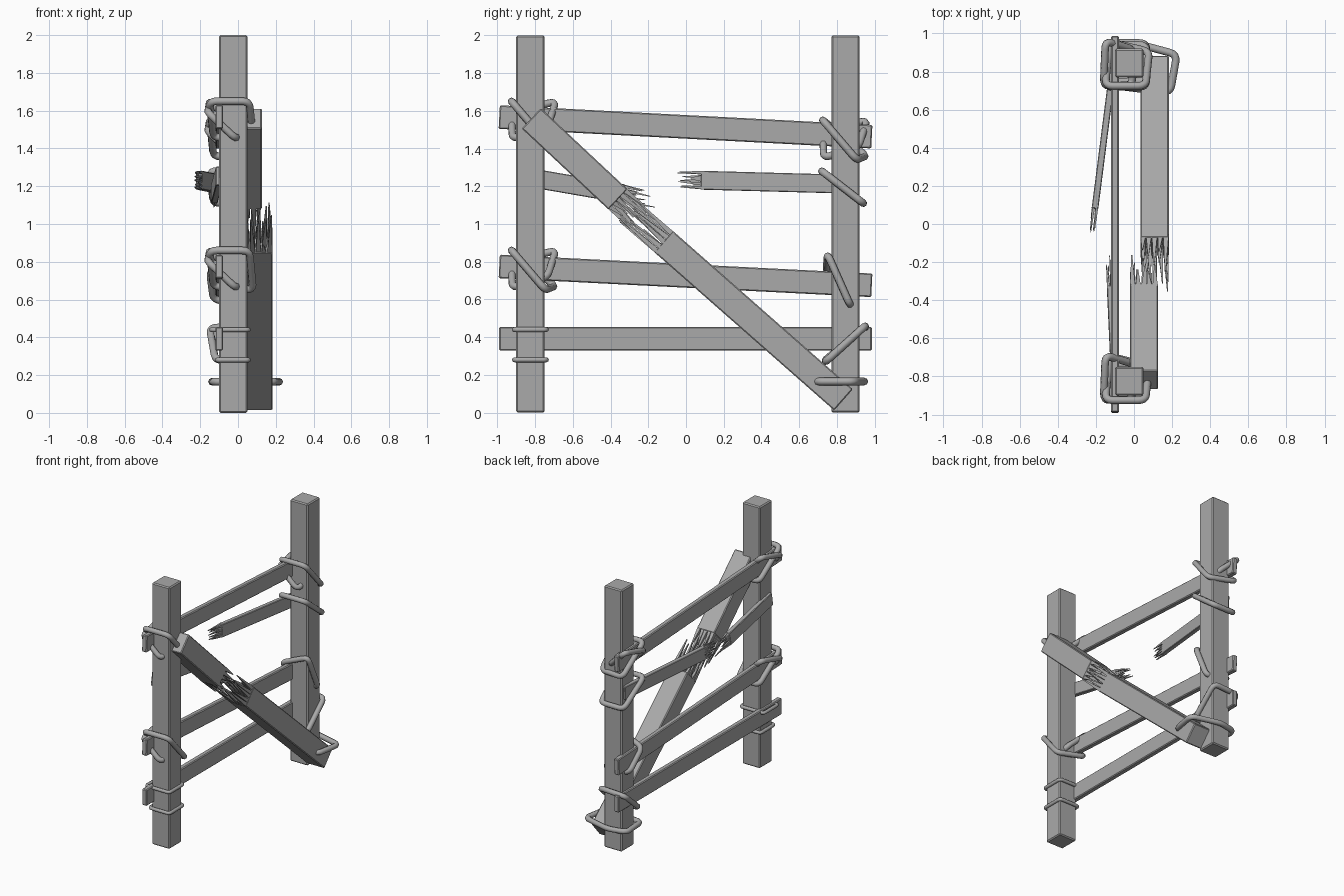
import bpy, bmesh, random
from mathutils import Vector

random.seed(7)
cube = bpy.data.objects.get("Cube")
if cube:
    bpy.data.objects.remove(cube, do_unlink=True)

grey = bpy.data.materials.new("plain_grey")
grey.use_nodes = True
grey.diffuse_color = (0.4, 0.4, 0.4, 1)
grey.node_tree.nodes["Principled BSDF"].inputs["Base Color"].default_value = grey.diffuse_color


def add_object(name, data):
    data.materials.append(grey)
    obj = bpy.data.objects.new(name, data)
    bpy.context.collection.objects.link(obj)


def prism(bm, start, end, side, up, tip=1.0, shift=Vector((0, 0, 0))):
    """Four-sided bar with half-extents side and up, narrowed to tip at its end."""
    signs = ((-1, -1), (1, -1), (1, 1), (-1, 1))
    a = [bm.verts.new(start + side * i + up * j) for i, j in signs]
    b = [bm.verts.new(end + shift + (side * i + up * j) * tip) for i, j in signs]
    bm.faces.new(a[::-1])
    bm.faces.new(b)
    for k in range(4):
        n = (k + 1) % 4
        bm.faces.new((a[k], a[n], b[n], b[k]))


def beam(name, start, end, thick, tall, bevel=0.006, splinters=None):
    """Straight timber; splinters = (columns, rows, shortest, longest) at its end."""
    start, end = Vector(start), Vector(end)
    along = (end - start).normalized()
    guide = Vector((1, 0, 0))
    side = (guide - along * guide.dot(along)).normalized()
    up = along.cross(side)
    bm = bmesh.new()
    prism(bm, start, end, side * thick / 2, up * tall / 2)
    bmesh.ops.bevel(bm, geom=bm.edges[:], offset=bevel, segments=1, affect='EDGES')
    if splinters:
        cols, rows, short, long = splinters
        cw, rh = thick / cols, tall / rows
        for i in range(cols):
            for j in range(rows):
                root = end + side * cw * (i + 0.5 - cols / 2) + up * rh * (j + 0.5 - rows / 2)
                tip = root + along * random.uniform(short, long)
                drift = side * random.uniform(-cw, cw) * 0.4 + up * random.uniform(-rh, rh) * 0.5
                prism(bm, root - along * 0.02, tip, side * cw * 0.47, up * rh * 0.47, 0.2, drift)
    bmesh.ops.recalc_face_normals(bm, faces=bm.faces[:])
    mesh = bpy.data.meshes.new(name)
    bm.to_mesh(mesh)
    bm.free()
    add_object(name, mesh)


def rope(name, points, radius=0.02, bend=0.04):
    """Closed cord with straight runs and rounded corners."""
    pts = [Vector(p) for p in points]
    path = []
    for k, p in enumerate(pts):
        to_prev, to_next = pts[k - 1] - p, pts[(k + 1) % len(pts)] - p
        a = p + to_prev.normalized() * min(bend, to_prev.length * 0.4)
        b = p + to_next.normalized() * min(bend, to_next.length * 0.4)
        path += [a.lerp(p, t).lerp(p.lerp(b, t), t) for t in (0, 0.25, 0.5, 0.75, 1)]
    curve = bpy.data.curves.new(name, 'CURVE')
    curve.dimensions = '3D'
    curve.bevel_depth = radius
    curve.bevel_resolution = 2
    spline = curve.splines.new('POLY')
    spline.points.add(len(path) - 1)
    for point, co in zip(spline.points, path):
        point.co = (*co, 1)
    spline.use_cyclic_u = True
    spline.use_smooth = True
    add_object(name, curve)


# Upright posts
POST_X, NEAR_Y, FAR_Y = -0.025, -0.825, 0.845
for label, y in (("front", NEAR_Y), ("back", FAR_Y)):
    beam(label + "_post", (POST_X, y, 0), (POST_X, y, 2), 0.15, 0.15, 0.008)

# Whole rails
for label, z0, z1 in (("top", 1.567, 1.463), ("middle", 0.775, 0.675), ("bottom", 0.392, 0.392)):
    beam(label + "_rail", (-0.1, -0.99, z0), (-0.1, 0.985, z1), 0.04, 0.125)

# Snapped rail
beam("snapped_rail_front", (-0.1, -0.88, 1.255), (-0.125, -0.33, 1.16), 0.035, 0.1, 0.004, (2, 5, 0.06, 0.2))
beam("snapped_rail_back", (-0.1, 0.9, 1.21), (-0.205, 0.08, 1.232), 0.035, 0.1, 0.004, (2, 5, 0.04, 0.15))

# Snapped diagonal brace
beam("brace_upper", (0.052, -0.82, 1.56), (0.052, -0.36, 1.13), 0.148, 0.148, 0.006, (5, 5, 0.06, 0.24))
beam("brace_lower", (0.108, 0.835, 0.068), (0.108, -0.12, 0.908), 0.15, 0.15, 0.006, (5, 5, 0.04, 0.28))

# Crossed lashings where rails meet posts
for label, y, z in (("front_top", NEAR_Y, 1.55), ("front_middle", NEAR_Y, 0.76), ("back_top", FAR_Y - 0.02, 1.45)):
    rope(label + "_lashing", [(0.06, y - 0.1, z + 0.1), (0.08, y + 0.08, z - 0.11),
                              (-0.13, y + 0.13, z - 0.09), (-0.15, y - 0.1, z + 0.1)])
    rope(label + "_cross_lashing", [(-0.01, y - 0.095, z - 0.1), (-0.16, y - 0.1, z + 0.04),
                                    (-0.15, y + 0.135, z + 0.1), (0, y + 0.09, z - 0.04)])

# Single slanted loops on the back post
rope("snapped_rail_loop", [(0.065, 0.72, 1.28), (0.065, 0.94, 1.11), (-0.13, 0.94, 1.11), (-0.15, 0.72, 1.28)])
rope("middle_rail_loop", [(0.065, 0.75, 0.84), (0.07, 0.87, 0.57), (-0.13, 0.87, 0.6), (-0.15, 0.745, 0.75)])
rope("bottom_rail_loop", [(0.065, 0.95, 0.46), (0.065, 0.74, 0.27), (-0.12, 0.74, 0.28), (-0.15, 0.95, 0.45)])

# Loop binding the brace foot to the back post
rope("brace_foot_loop", [(0.225, 0.89, 0.165), (0.0, 0.95, 0.165), (-0.14, 0.92, 0.165),
                         (-0.13, 0.73, 0.165), (0.19, 0.69, 0.165)])

# Tight thin bindings low on the front post
for label, z, x in (("upper", 0.44, -0.14), ("lower", 0.28, -0.11)):
    rope(label + "_binding", [(0.055, -0.91, z), (0.055, -0.74, z), (x, -0.74, z), (x, -0.91, z)], 0.013, 0.02)
